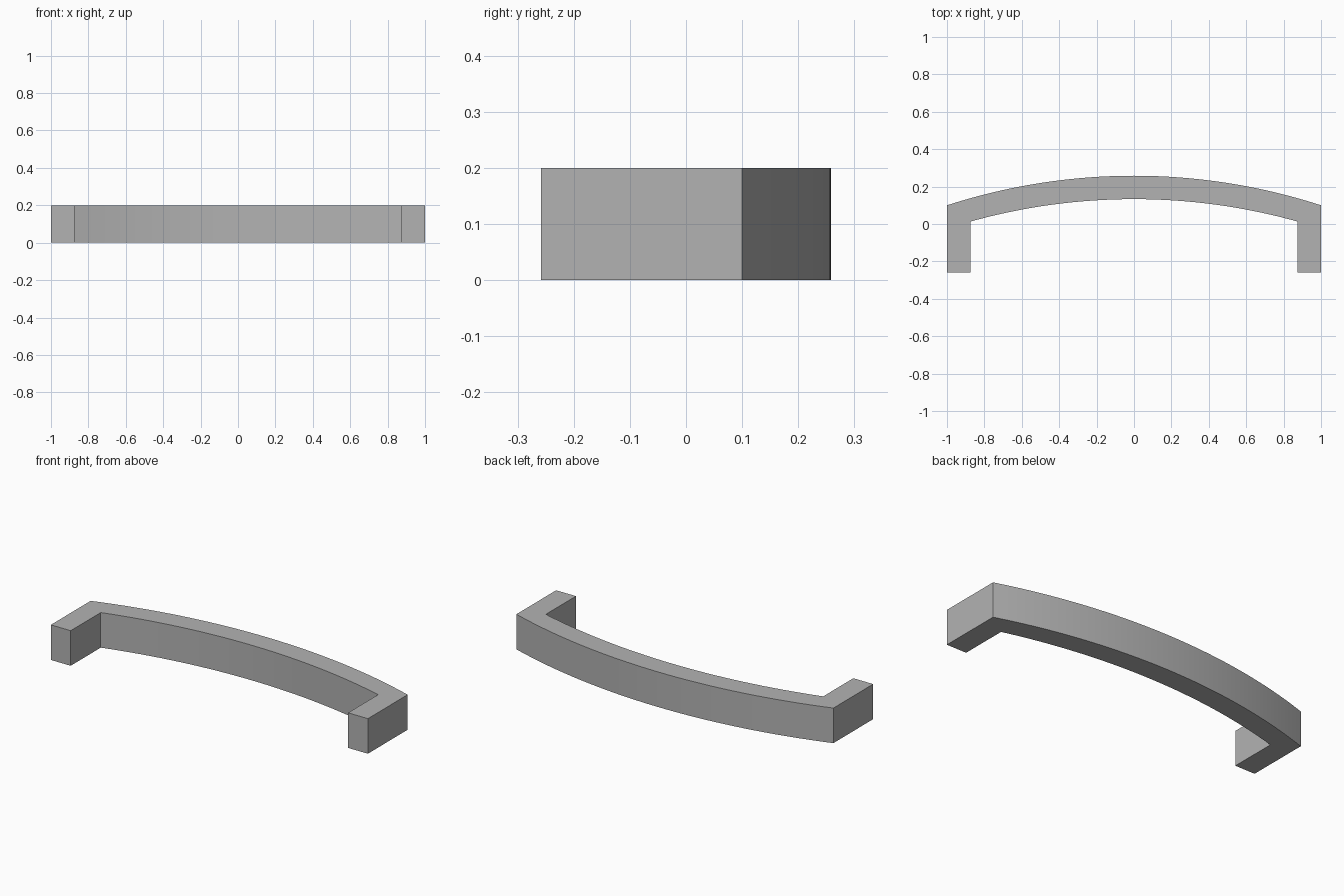
import bpy
import bmesh
import math

if "Cube" in bpy.data.objects:
    bpy.data.objects.remove(bpy.data.objects["Cube"], do_unlink=True)

HEIGHT = 0.2
FRONT = -0.258
SEGMENTS = 32

# Brushed grey metal
metal = bpy.data.materials.new("grey metal")
metal.use_nodes = True
grey = (0.45, 0.45, 0.45, 1)
metal.diffuse_color = grey
metal.node_tree.nodes["Principled BSDF"].inputs["Base Color"].default_value = grey


def arc(half_width, end_y, crown_y):
    """Circular arc from -x to +x, bowing towards +y."""
    rise = crown_y - end_y
    radius = (half_width ** 2 + rise ** 2) / (2 * rise)
    sweep = math.asin(half_width / radius)
    angles = [sweep * (2 * i / SEGMENTS - 1) for i in range(SEGMENTS + 1)]
    return [(radius * math.sin(a), crown_y - radius * (1 - math.cos(a))) for a in angles]


outer = arc(1.0, 0.10, 0.258)
inner = arc(0.875, 0.013, 0.133)

# Bowed grip with a mounting leg at each end, as strips of quads
bm = bmesh.new()


def add_row(points):
    return [bm.verts.new((x, y, 0)) for x, y in points]


outer_row, inner_row = add_row(outer), add_row(inner)
for i in range(SEGMENTS):
    bm.faces.new((inner_row[i], inner_row[i + 1], outer_row[i + 1], outer_row[i]))
for end in (0, -1):
    foot_out, foot_in = add_row([(outer[end][0], FRONT), (inner[end][0], FRONT)])
    bm.faces.new((outer_row[end], inner_row[end], foot_in, foot_out))

# Raise the flat outline into a solid bar
base = bm.faces[:]
raised = bmesh.ops.extrude_face_region(bm, geom=base, use_keep_orig=True)
top = [v for v in raised["geom"] if isinstance(v, bmesh.types.BMVert)]
bmesh.ops.translate(bm, verts=top, vec=(0, 0, HEIGHT))
bmesh.ops.recalc_face_normals(bm, faces=bm.faces[:])

mesh = bpy.data.meshes.new("pull_handle")
bm.to_mesh(mesh)
bm.free()
mesh.materials.append(metal)
handle = bpy.data.objects.new("pull_handle", mesh)
bpy.context.collection.objects.link(handle)

# Smooth bow, crisp corners
bpy.ops.object.select_all(action='DESELECT')
handle.select_set(True)
bpy.context.view_layer.objects.active = handle
bpy.ops.object.shade_smooth_by_angle(angle=math.radians(15))
